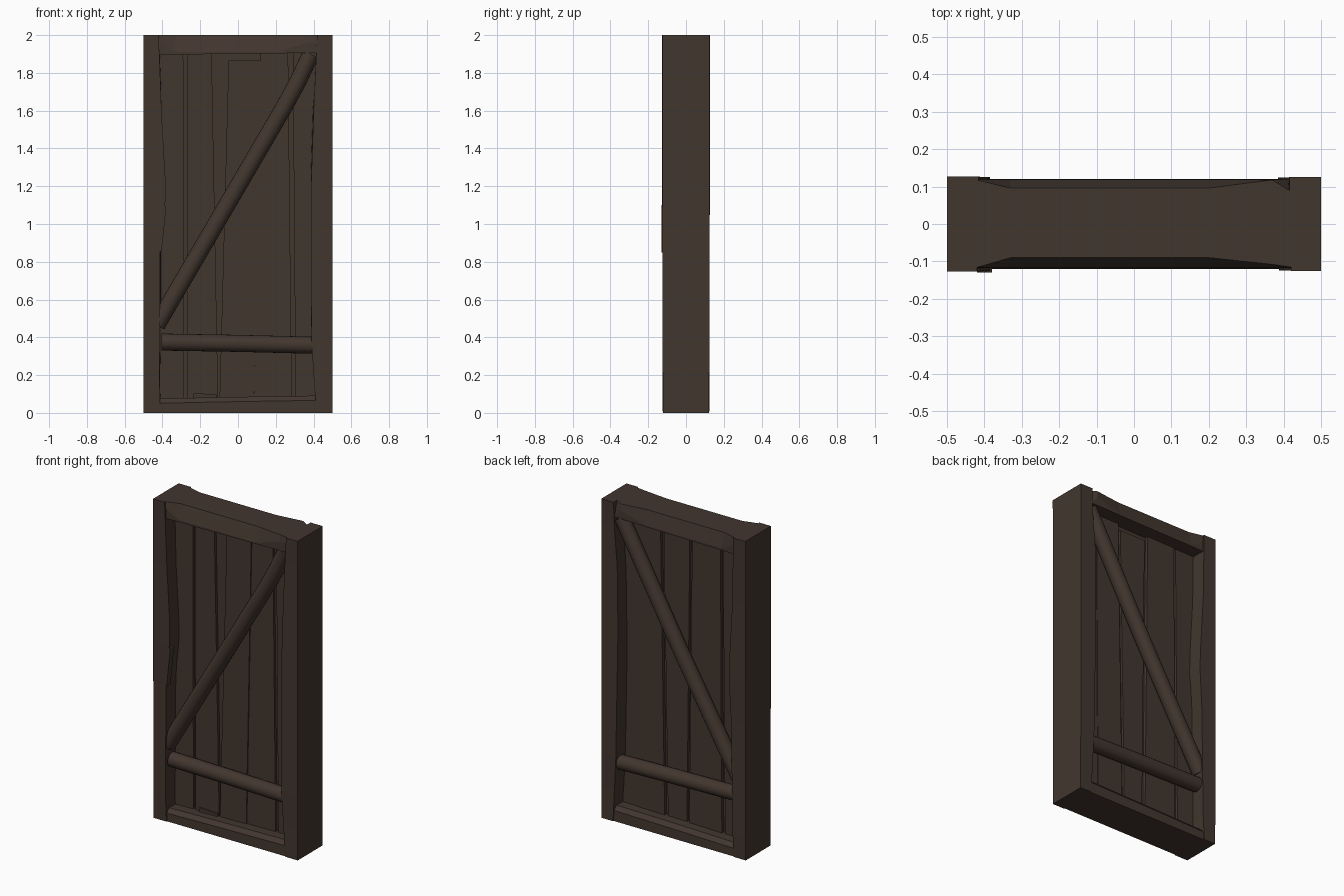
import bpy, bmesh, math
from mathutils import Vector

if "Cube" in bpy.data.objects:
    bpy.data.objects.remove(bpy.data.objects["Cube"])

wood = bpy.data.materials.new("dark brown wood")
wood.diffuse_color = (0.055, 0.037, 0.028, 1)
wood.use_nodes = True
wood.node_tree.nodes["Principled BSDF"].inputs["Base Color"].default_value = wood.diffuse_color


def finish(name, bm, smooth=False):
    bmesh.ops.recalc_face_normals(bm, faces=bm.faces)
    me = bpy.data.meshes.new(name)
    bm.to_mesh(me)
    bm.free()
    me.materials.append(wood)
    ob = bpy.data.objects.new(name, me)
    bpy.context.collection.objects.link(ob)
    if smooth:
        bpy.ops.object.select_all(action='DESELECT')
        ob.select_set(True)
        bpy.context.view_layer.objects.active = ob
        bpy.ops.object.shade_smooth_by_angle(angle=math.radians(40))
    return ob


def loft(name, rings, smooth=False):
    """Join matching rings of points and cap both ends."""
    bm = bmesh.new()
    loops = [[bm.verts.new(p) for p in ring] for ring in rings]
    n = len(loops[0])
    for a, b in zip(loops, loops[1:]):
        for i in range(n):
            j = (i + 1) % n
            bm.faces.new((a[i], a[j], b[j], b[i]))
    bm.faces.new(loops[0])
    bm.faces.new(loops[-1])
    return finish(name, bm, smooth)


def slab(name, outline, y0, y1):
    """Extrude an x-z outline between two depths."""
    return loft(name, [[(x, y, z) for x, z in outline] for y in (y0, y1)])


def rod(name, path, y, r=0.045, sides=20):
    """Round timber along an x-z path, at depth y."""
    pts = [Vector((x, y, z)) for x, z in path]
    rings = []
    for i, p in enumerate(pts):
        d = (pts[min(i + 1, len(pts) - 1)] - pts[max(i - 1, 0)]).normalized()
        side = Vector((-d.z, 0, d.x))
        rings.append([p + side * r * math.cos(t) + Vector((0, r * math.sin(t), 0))
                      for t in (2 * math.pi * k / sides for k in range(sides))])
    loft(name, rings, True)


def post(name, outer, stations):
    """Square post with a hewn inner edge: stations of z, inner x front, inner x back, half depth."""
    loft(name, [[(outer, -d, z), (f, -d, z), (b, d, z), (outer, d, z)]
                for z, f, b, d in stations])


# Side posts
post("left_post", -0.5, [(0, -.41, -.42, .123), (.15, -.415, -.41, .125),
                         (.85, -.412, -.40, .125), (1.12, -.385, -.385, .126),
                         (1.25, -.385, -.39, .126), (1.6, -.405, -.41, .126),
                         (2, -.42, -.415, .127)])
post("right_post", 0.5, [(0, .415, .42, .123), (.2, .40, .41, .123),
                         (.4, .388, .40, .124), (1.2, .387, .385, .124),
                         (1.6, .40, .39, .124), (1.85, .412, .41, .124),
                         (2, .42, .415, .125)])

# Raised splinter on the left post
slab("post_splinter", [(-.42, .86), (-.405, .85), (-.38, 1.09), (-.395, 1.10)], -.129, -.09)

# Header beam, planed back along its upper edge
loft("top_beam", [[(x, -f, 2), (x, -.118, 1.96 if f > .1 else 1.91), (x, -.118, zb),
                   (x, .119, zb), (x, .119, 1.96 if b > .1 else 1.91), (x, b, 2)]
                  for x, f, b, zb in [(-.45, .117, .119, 1.894), (-.42, .116, .118, 1.895),
                                      (-.33, .09, .096, 1.897), (.2, .09, .096, 1.903),
                                      (.37, .108, .118, 1.906), (.415, .115, .09, 1.906),
                                      (.45, .115, .1, 1.906)]])

# Sill beam, with sloping front and back
loft("bottom_beam", [[(x, -.118, 0), (x, -.118, z - .025), (x, -.095, z),
                      (x, .095, z), (x, .118, z - .025), (x, .118, 0)]
                     for x, z in [(-.45, .075), (-.1, .083), (.45, .092)]])

# Backing panel that closes the gaps
slab("backing_panel", [(-.44, .03), (.44, .03), (.44, 1.95), (-.44, 1.95)], -.018, .018)

# Planks: bottom left, bottom right, top right, top left x; bottom z, top z; face depth
front_planks = [
    (-.44, -.285, -.29, -.44, .05, 1.93, .034),
    (-.27, -.105, -.14, -.27, .05, 1.93, .036),
    (-.098, .085, .12, -.05, .06, 1.865, .040),
    (.085, .285, .265, .12, .05, 1.93, .034),
    (.305, .44, .44, .29, .05, 1.93, .036),
]
back_planks = [
    (-.44, -.295, -.28, -.44, .05, 1.93, .034),
    (-.275, -.05, -.07, -.265, .05, 1.93, .038),
    (-.03, .10, .13, -.05, .05, 1.87, .034),
    (.12, .30, .31, .15, .05, 1.93, .039),
    (.30, .44, .44, .31, .05, 1.93, .035),
]
for side, s, planks in (("front", -1, front_planks), ("back", 1, back_planks)):
    for i, (a, b, c, d, z0, z1, y) in enumerate(planks):
        slab(f"{side}_plank_{i + 1}", [(a, z0), (b, z0), (c, z1), (d, z1)], s * .01, s * y)
# Short patch board at the foot of the second front plank
slab("front_foot_board", [(-.235, .05), (-.11, .05), (-.11, .098), (-.235, .104)], -.048, -.01)

# Cross rail and diagonal brace on each side
for side, y in (("front", -.075), ("back", .075)):
    rod(f"{side}_rail", [(-.405, .375), (0, .368), (.40, .358)], y)
rod("front_brace", [(-.43, .465), (-.1, 1.03), (.25, 1.63), (.32, 1.76), (.385, 1.90)], -.073)
rod("back_brace", [(-.43, .46), (0, 1.19), (.395, 1.895)], .073)
